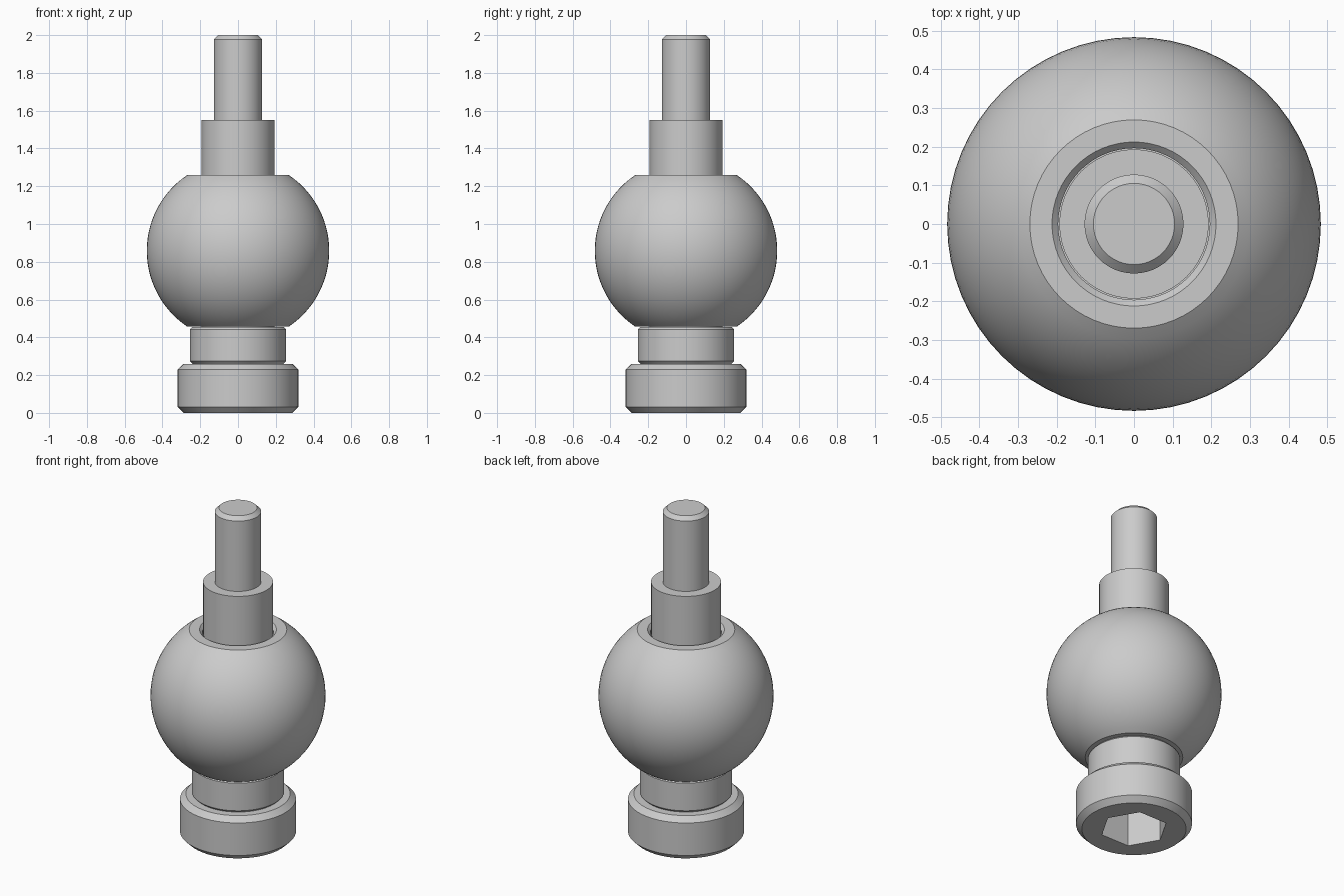
import bpy, bmesh, math

if "Cube" in bpy.data.objects:
    bpy.data.objects.remove(bpy.data.objects["Cube"])

grey = bpy.data.materials.new("machined_grey")
grey.diffuse_color = (0.6, 0.6, 0.6, 1)
grey.use_nodes = True
grey.node_tree.nodes["Principled BSDF"].inputs["Base Color"].default_value = grey.diffuse_color


def lathe(name, profile, sides, closed=False):
    """Revolve (radius, height) points around z; radius 0 points become poles."""
    bm = bmesh.new()
    rings = []
    for r, z in profile:
        if r == 0:
            rings.append([bm.verts.new((0, 0, z))] * sides)
        else:
            rings.append([bm.verts.new((r * math.cos(2 * math.pi * i / sides),
                                        r * math.sin(2 * math.pi * i / sides), z))
                          for i in range(sides)])
    pairs = list(zip(rings, rings[1:]))
    if closed:
        pairs.append((rings[-1], rings[0]))
    for a, b in pairs:
        for i in range(sides):
            j = (i + 1) % sides
            corners = list(dict.fromkeys((a[i], a[j], b[j], b[i])))
            bm.faces.new(corners)
    bmesh.ops.recalc_face_normals(bm, faces=bm.faces)
    mesh = bpy.data.meshes.new(name)
    bm.to_mesh(mesh)
    bm.free()
    mesh.materials.append(grey)
    ob = bpy.data.objects.new(name, mesh)
    bpy.context.collection.objects.link(ob)
    return ob


def smooth(ob):
    bpy.ops.object.select_all(action='DESELECT')
    ob.select_set(True)
    bpy.context.view_layer.objects.active = ob
    bpy.ops.object.shade_smooth_by_angle(angle=math.radians(25))


# Shoulder bolt: chamfered head, shoulder and pin
bolt = lathe("shoulder_bolt", [
    (0, 0), (0.288, 0), (0.32, 0.032), (0.32, 0.23), (0.288, 0.26),
    (0.193, 0.26), (0.193, 1.55), (0.128, 1.55), (0.128, 1.978),
    (0.105, 2.0), (0, 2.0)], 48)

# Hexagonal drive socket cut into the underside of the head
cutter = lathe("socket_cutter", [(0, -0.1), (0.188, -0.1), (0.188, 0.24), (0, 0.24)], 6)
cut = bolt.modifiers.new("socket", 'BOOLEAN')
cut.operation = 'DIFFERENCE'
cut.solver = 'EXACT'
cut.object = cutter
bpy.context.view_layer.objects.active = bolt
bolt.select_set(True)
bpy.ops.object.modifier_apply(modifier=cut.name)
bpy.data.objects.remove(cutter)
smooth(bolt)

# Spacer collar between the head and the ball
collar = lathe("spacer_collar", [
    (0.197, 0.26), (0.241, 0.26), (0.255, 0.274), (0.255, 0.442),
    (0.241, 0.456), (0.197, 0.456)], 48, closed=True)
smooth(collar)

# Ball with flattened ends and a chamfered bore
R, MID, HALF = 0.483, 0.858, 0.401
limit = math.asin(HALF / R)
outer = [(R * math.cos(t), MID + R * math.sin(t))
         for t in (limit * (k / 14 - 1) for k in range(29))]
bore = [(0.212, MID + HALF), (0.196, MID + HALF - 0.016),
        (0.196, MID - HALF + 0.016), (0.212, MID - HALF)]
ball = lathe("bored_ball", outer + bore, 64, closed=True)
smooth(ball)
